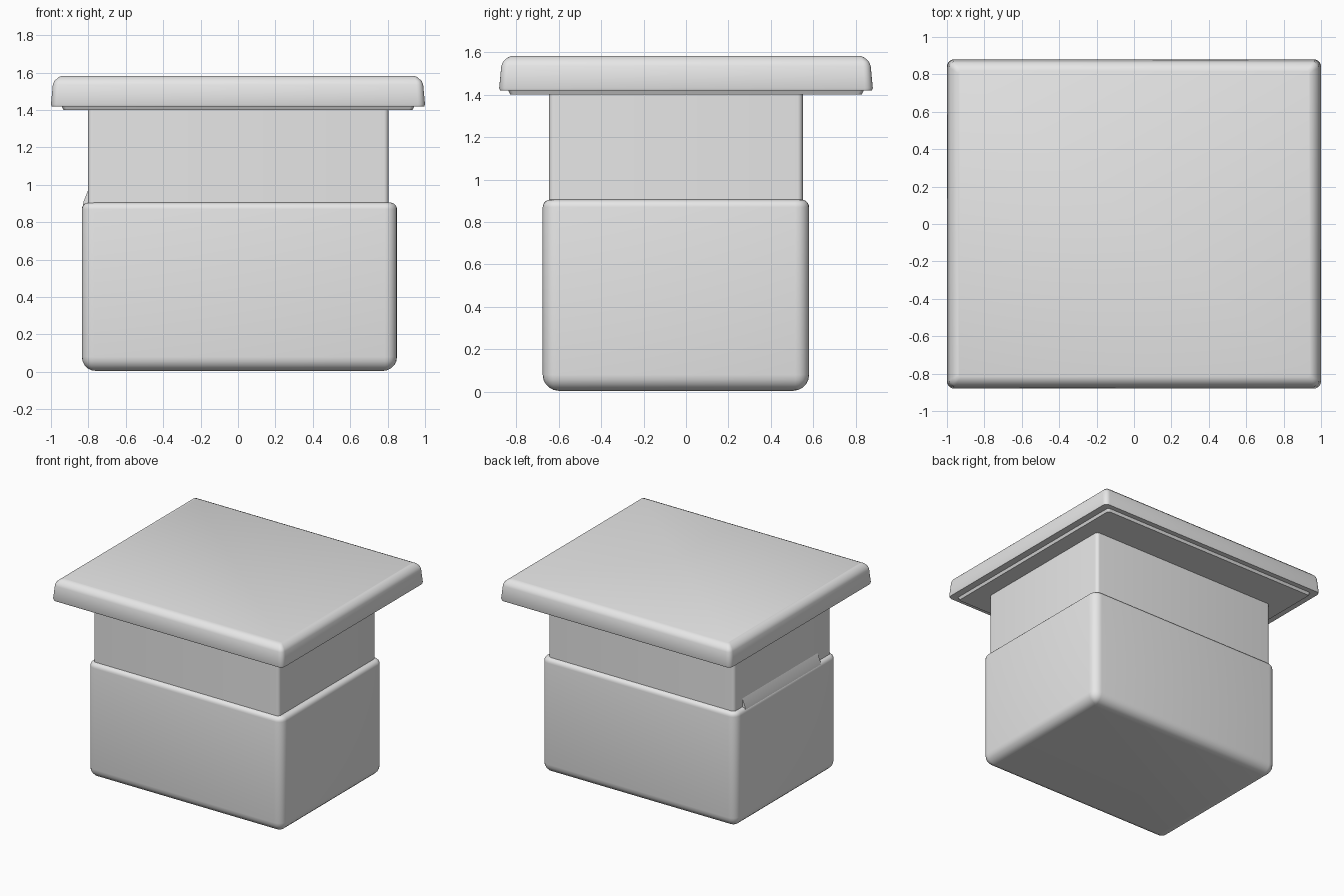
import bpy, bmesh, math

cube = bpy.data.objects.get("Cube")
if cube:
    bpy.data.objects.remove(cube, do_unlink=True)

grey = bpy.data.materials.new("plain grey")
grey.use_nodes = True
grey.diffuse_color = (0.8, 0.8, 0.8, 1)
grey.node_tree.nodes["Principled BSDF"].inputs["Base Color"].default_value = (0.8, 0.8, 0.8, 1)


def finish(name, bm):
    bmesh.ops.recalc_face_normals(bm, faces=bm.faces)
    mesh = bpy.data.meshes.new(name)
    bm.to_mesh(mesh)
    bm.free()
    mesh.materials.append(grey)
    obj = bpy.data.objects.new(name, mesh)
    bpy.context.collection.objects.link(obj)
    bpy.ops.object.select_all(action='DESELECT')
    bpy.context.view_layer.objects.active = obj
    obj.select_set(True)
    bpy.ops.object.shade_smooth_by_angle(angle=math.radians(32))
    return obj


def loft(name, bounds, sections, segs=5):
    """Stack rounded rectangles; each section is (z, inset, corner radius)."""
    x0, x1, y0, y1 = bounds
    bm = bmesh.new()
    rings = []
    for z, inset, r in sections:
        a, b, c, d = x0 + inset + r, x1 - inset - r, y0 + inset + r, y1 - inset - r
        ring = []
        for k, (cx, cy) in enumerate([(b, d), (a, d), (a, c), (b, c)]):
            for i in range(segs + 1):
                t = math.pi / 2 * (k + i / segs)
                ring.append(bm.verts.new((cx + r * math.cos(t), cy + r * math.sin(t), z)))
        rings.append(ring)
    n = len(rings[0])
    for low, high in zip(rings, rings[1:]):
        for i in range(n):
            j = (i + 1) % n
            bm.faces.new((low[i], low[j], high[j], high[i]))
    bm.faces.new(rings[0][::-1])
    bm.faces.new(rings[-1])
    return finish(name, bm)


def rounded_ends(z0, z1, r0, r1, corner, steps=5):
    """Sections of a box with a rounded bottom and top edge."""
    out = []
    for i in range(steps + 1):
        t = math.pi / 2 * i / steps
        inset = r0 * (1 - math.sin(t))
        out.append((z0 + r0 * (1 - math.cos(t)), inset, max(corner - inset, 0.015)))
    for i in range(steps + 1):
        t = math.pi / 2 * i / steps
        inset = r1 * (1 - math.cos(t))
        out.append((z1 - r1 * (1 - math.sin(t)), inset, max(corner - inset, 0.015)))
    return out


# Lower tub with soft edges
loft("lower_box", (-0.835, 0.85, -0.675, 0.58), rounded_ends(0.005, 0.905, 0.075, 0.035, 0.065))

# Narrower neck rising to the lid
loft("neck", (-0.802, 0.805, -0.645, 0.55), [(0.8, 0, 0.025), (1.415, 0, 0.025)])

# Overhanging lid with chamfered top edge
loft("lid", (-1.0, 1.0, -0.88, 0.88),
     [(1.42, 0.004, 0.035), (1.43, 0, 0.038), (1.535, 0.01, 0.035),
      (1.555, 0.018, 0.03), (1.575, 0.04, 0.02), (1.583, 0.06, 0.015)])

# Shallow step under the lid
loft("lid_underside", (-0.945, 0.945, -0.84, 0.84), [(1.40, 0.012, 0.02), (1.425, 0, 0.02)])

# Slanted fillet where the tub rim climbs the neck on one side
bm = bmesh.new()
profile = [(-0.834, 0.86), (-0.826, 0.91), (-0.80, 0.975), (-0.79, 0.86)]
ends = [[bm.verts.new((x, y, z)) for x, z in profile] for y in (-0.48, 0.45)]
for i in range(4):
    j = (i + 1) % 4
    bm.faces.new((ends[0][i], ends[0][j], ends[1][j], ends[1][i]))
bm.faces.new(ends[0])
bm.faces.new(ends[1])
finish("rim_fillet", bm)
